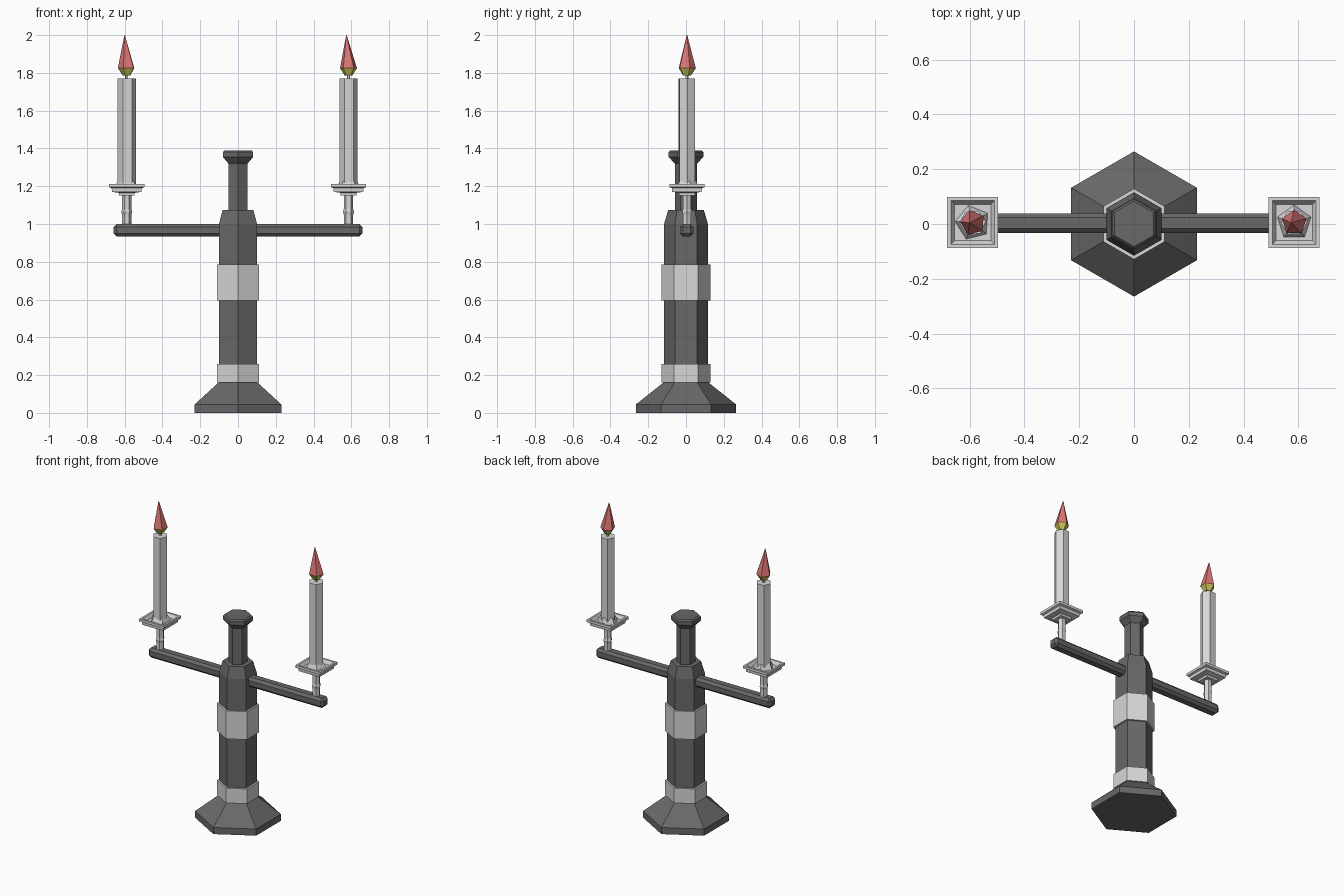
import bpy, bmesh
from math import cos, sin, pi, radians, sqrt

old = bpy.data.objects.get("Cube")
if old:
    bpy.data.objects.remove(old, do_unlink=True)


def material(name, rgb):
    m = bpy.data.materials.new(name)
    m.use_nodes = True
    m.diffuse_color = (*rgb, 1)
    m.node_tree.nodes["Principled BSDF"].inputs["Base Color"].default_value = (*rgb, 1)
    return m


iron = material("dark iron", (0.14, 0.14, 0.14))
pale = material("pale grey", (0.68, 0.68, 0.68))
red = material("flame red", (0.72, 0.18, 0.18))
yellow = material("flame yellow", (0.62, 0.58, 0.10))


def finish(bm, name, mats):
    bmesh.ops.recalc_face_normals(bm, faces=bm.faces)
    mesh = bpy.data.meshes.new(name)
    bm.to_mesh(mesh)
    bm.free()
    for m in mats:
        mesh.materials.append(m)
    ob = bpy.data.objects.new(name, mesh)
    bpy.context.collection.objects.link(ob)
    return ob


def turned(name, profile, sides, phase, mats, x=0, y=0, lean=0, split=None):
    """Faceted turned part from (radius, height) points, closed at both ends.
    Faces above the split height take the second material."""
    bm = bmesh.new()
    rings = []
    for r, z in profile:
        rings.append([bm.verts.new((x + r * cos(phase + 2 * pi * i / sides),
                                    y + r * sin(phase + 2 * pi * i / sides), z))
                      for i in range(sides)])
    for a, b in zip(rings, rings[1:]):
        for i in range(sides):
            j = (i + 1) % sides
            bm.faces.new((a[i], a[j], b[j], b[i]))
    bm.faces.new(rings[0])
    bm.faces.new(rings[-1])
    for v in rings[-1]:
        v.co.x += lean
    if split is not None:
        for f in bm.faces:
            f.material_index = int(f.calc_center_median().z > split)
    return finish(bm, name, mats)


# Central column, hexagonal with corners to front and back
HEX = pi / 2
turned("base", [(0.265, 0), (0.265, 0.045), (0.12, 0.16)], 6, HEX, [iron])
turned("column", [(0.116, 0.15), (0.116, 1.0), (0.094, 1.075)], 6, HEX, [iron])
turned("neck", [(0.059, 1.06), (0.059, 1.32), (0.092, 1.355),
                (0.092, 1.38), (0.083, 1.39)], 6, HEX, [iron])
for name, low, high in (("lower_band", 0.16, 0.26), ("upper_band", 0.595, 0.785)):
    turned(name, [(0.129, low), (0.129, high)], 6, HEX, [pale])

# Cross arm with chamfered edges
bm = bmesh.new()
bmesh.ops.create_cube(bm, size=1)
for v in bm.verts:
    v.co.x *= 1.316
    v.co.y = v.co.y * 0.072 + 0.003
    v.co.z = v.co.z * 0.066 + 0.967
bmesh.ops.bevel(bm, geom=bm.edges[:], offset=0.016, segments=1, affect='EDGES')
finish(bm, "cross_arm", [iron])

# Candle holders, candles and flames
DISH = [(0.042, 1.15), (0.042, 1.165), (0.078, 1.17), (0.08, 1.19), (0.093, 1.195),
        (0.093, 1.212), (0.08, 1.212), (0.066, 1.19)]
for side, x, turn in (("right", -0.589, 32), ("left", 0.585, 18)):
    y = 0.005
    a = radians(turn)
    turned(side + "_stem", [(0.025, 0.99), (0.025, 1.05), (0.029, 1.065),
                            (0.025, 1.08), (0.025, 1.16)], 6, 0, [pale], x, y)
    turned(side + "_dish", [(r * sqrt(2), z) for r, z in DISH], 4, pi / 4, [pale], x, y)
    turned(side + "_wax_pool", [(0.066, 1.185), (0.062, 1.2), (0.046, 1.23)],
           5, a, [pale], x, y)
    turned(side + "_candle", [(0.048, 1.19), (0.048, 1.77)], 6, a / 6, [pale], x, y)
    turned(side + "_wick", [(0.009, 1.76), (0.009, 1.8)], 5, a, [pale], x, y)
    turned(side + "_flame", [(0.022, 1.787), (0.047, 1.825), (0.0015, 2.0)],
           5, a, [yellow, red], x, y, lean=-0.011, split=1.82)
